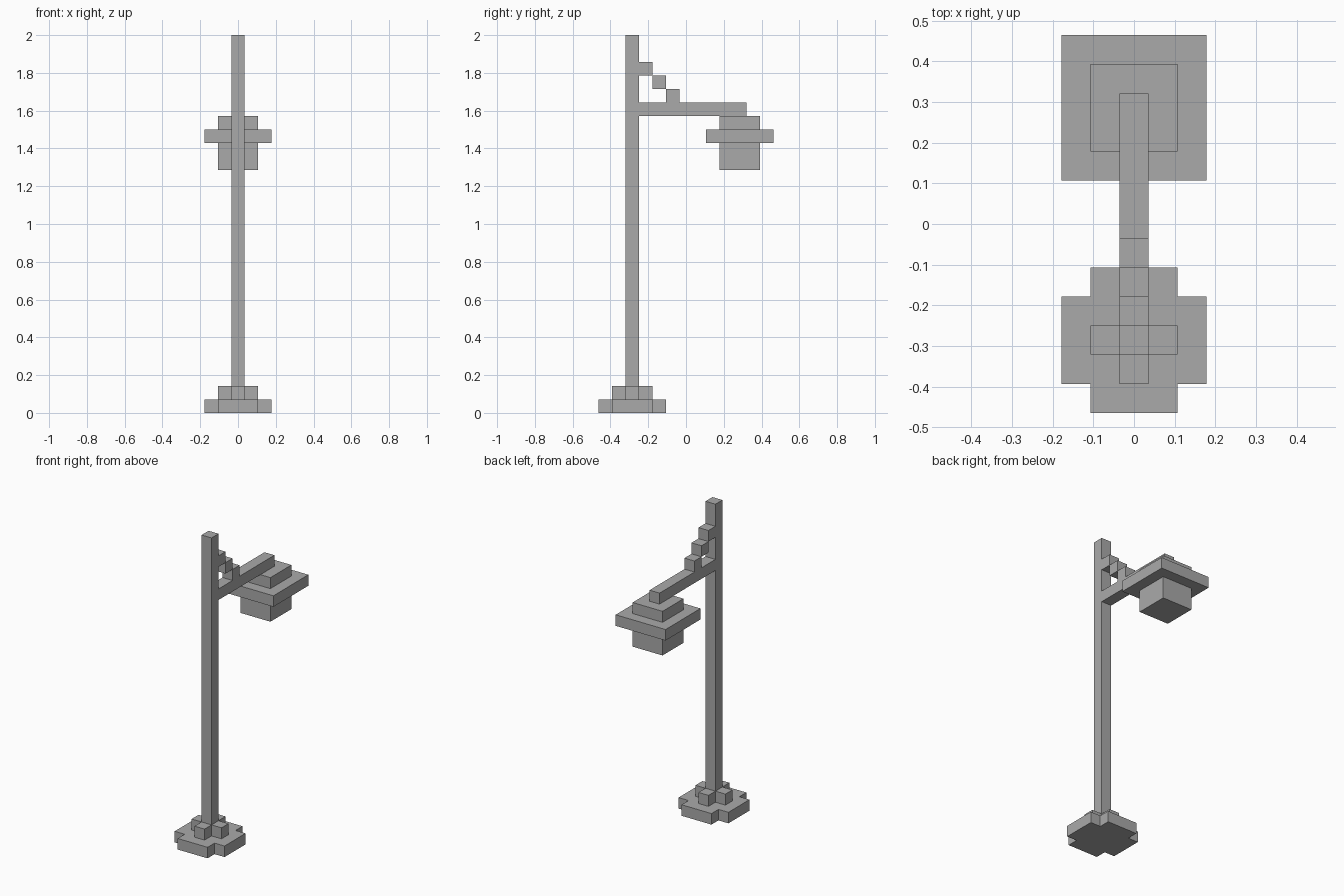
import bpy
import bmesh

cube = bpy.data.objects.get("Cube")
if cube:
    bpy.data.objects.remove(cube, do_unlink=True)

U = 2 / 28        # one block
POLE_Y = -4       # pole and lamp centres, in blocks
LAMP_Y = 4

grey = bpy.data.materials.new("plain_grey")
grey.use_nodes = True
colour = (0.4, 0.4, 0.4, 1)
grey.diffuse_color = colour
grey.node_tree.nodes["Principled BSDF"].inputs["Base Color"].default_value = colour


def prism(name, outline, y, z0, z1):
    """Extrude an outline, given in blocks around (0, y), from z0 to z1."""
    bm = bmesh.new()
    face = bm.faces.new([bm.verts.new((px * U, (py + y) * U, z0 * U)) for px, py in outline])
    top = bmesh.ops.extrude_face_region(bm, geom=[face])["geom"]
    verts = [v for v in top if isinstance(v, bmesh.types.BMVert)]
    bmesh.ops.translate(bm, verts=verts, vec=(0, 0, (z1 - z0) * U))
    bmesh.ops.recalc_face_normals(bm, faces=bm.faces)
    mesh = bpy.data.meshes.new(name)
    bm.to_mesh(mesh)
    bm.free()
    mesh.materials.append(grey)
    obj = bpy.data.objects.new(name, mesh)
    bpy.context.collection.objects.link(obj)
    return obj


def rect(width, depth):
    w, d = width / 2, depth / 2
    return [(-w, -d), (w, -d), (w, d), (-w, d)]


def notched(size):
    """Square outline with one block missing at each corner."""
    a, b = size / 2, size / 2 - 1
    return [(-b, -a), (b, -a), (b, -b), (a, -b), (a, b), (b, b),
            (b, a), (-b, a), (-b, b), (-a, b), (-a, -b), (-b, -b)]


# Stepped foot and tall pole
prism("base_plate", notched(5), POLE_Y, 0, 1)
prism("base_collar", notched(3), POLE_Y, 1, 2)
prism("pole", rect(1, 1), POLE_Y, 1, 28)

# Horizontal arm and diagonal brace blocks
prism("arm", rect(1, 8), 0.5, 22, 23)
for i in range(3):
    prism(f"brace_block_{i + 1}", rect(1, 1), POLE_Y + 1 + i, 25 - i, 26 - i)

# Hanging lamp
prism("lamp_cap", rect(3, 3), LAMP_Y, 21, 22)
prism("lamp_shade", rect(5, 5), LAMP_Y, 20, 21)
prism("lamp_body", rect(3, 3), LAMP_Y, 18, 20)
